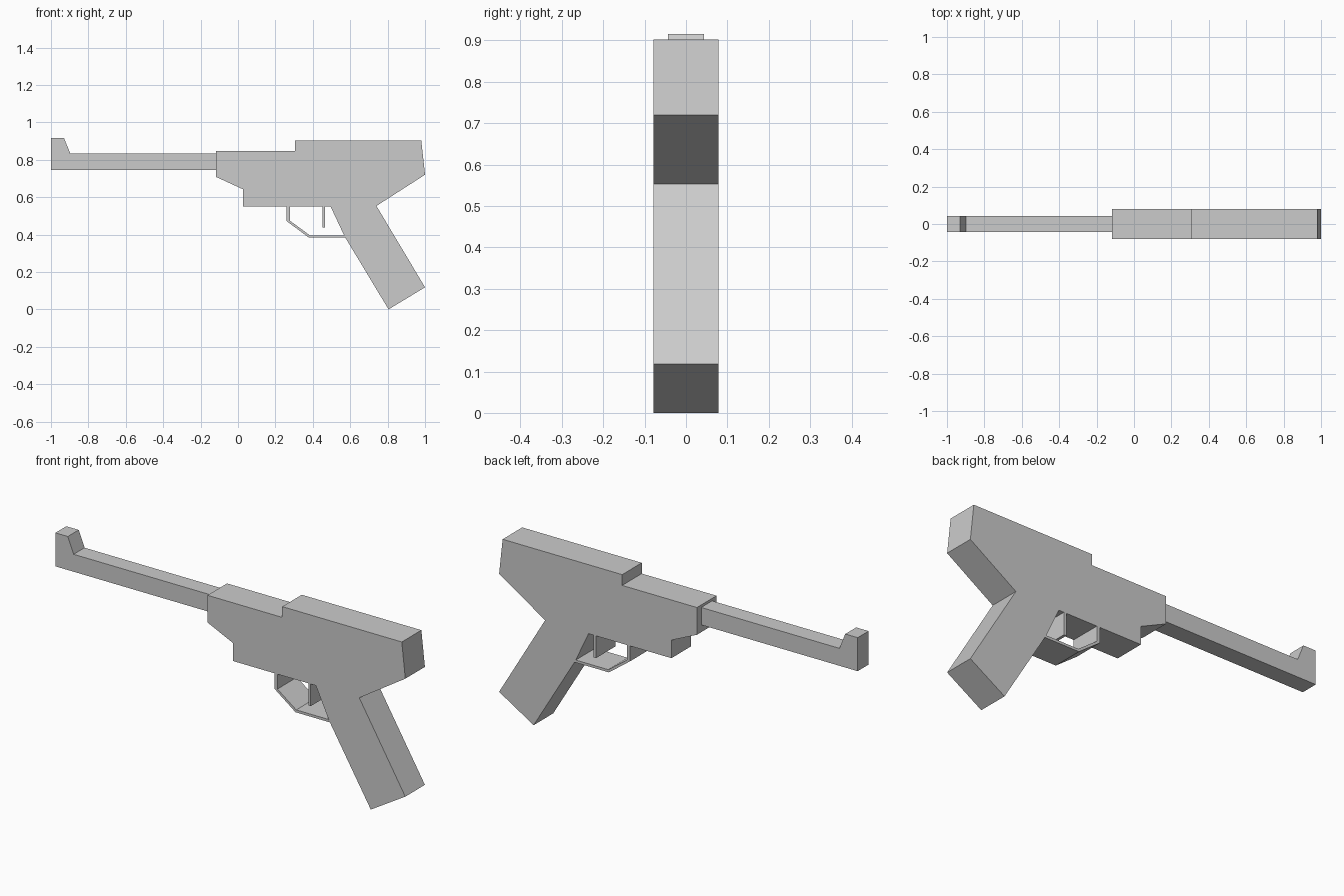
import bpy, bmesh

if "Cube" in bpy.data.objects:
    bpy.data.objects.remove(bpy.data.objects["Cube"])

BODY_HALF = 0.079
BARREL_HALF = 0.044


def extrude_profile(name, points, half):
    """Flat-sided part: an x/z outline extruded across y, centred on y = 0."""
    bm = bmesh.new()
    face = bm.faces.new([bm.verts.new((x, -half, z)) for x, z in points])
    new = bmesh.ops.extrude_face_region(bm, geom=[face])["geom"]
    bmesh.ops.translate(bm, vec=(0, 2 * half, 0),
                        verts=[g for g in new if isinstance(g, bmesh.types.BMVert)])
    bmesh.ops.recalc_face_normals(bm, faces=bm.faces)
    mesh = bpy.data.meshes.new(name)
    bm.to_mesh(mesh)
    bm.free()
    obj = bpy.data.objects.new(name, mesh)
    bpy.context.collection.objects.link(obj)
    return obj


# Receiver and raked grip in one outline
extrude_profile("body_and_grip", [
    (-0.117, 0.847), (-0.117, 0.708), (0.027, 0.642), (0.027, 0.55),
    (0.495, 0.55), (0.57, 0.39), (0.805, 0.0), (1.0, 0.118),
    (0.74, 0.553), (1.0, 0.72), (0.98, 0.902), (0.305, 0.902), (0.305, 0.847),
], BODY_HALF)

# Barrel with raised front sight
extrude_profile("barrel", [
    (-1.0, 0.745), (-0.117, 0.745), (-0.117, 0.834), (-0.897, 0.834),
    (-0.93, 0.916), (-1.0, 0.916),
], BARREL_HALF)

# Trigger guard band
extrude_profile("trigger_guard", [
    (0.26, 0.55), (0.26, 0.472), (0.38, 0.383), (0.574, 0.383),
    (0.567, 0.396), (0.384, 0.396), (0.278, 0.474), (0.278, 0.55),
], BODY_HALF)

# Trigger
extrude_profile("trigger", [
    (0.452, 0.55), (0.452, 0.437), (0.466, 0.437), (0.466, 0.55),
], BODY_HALF)
